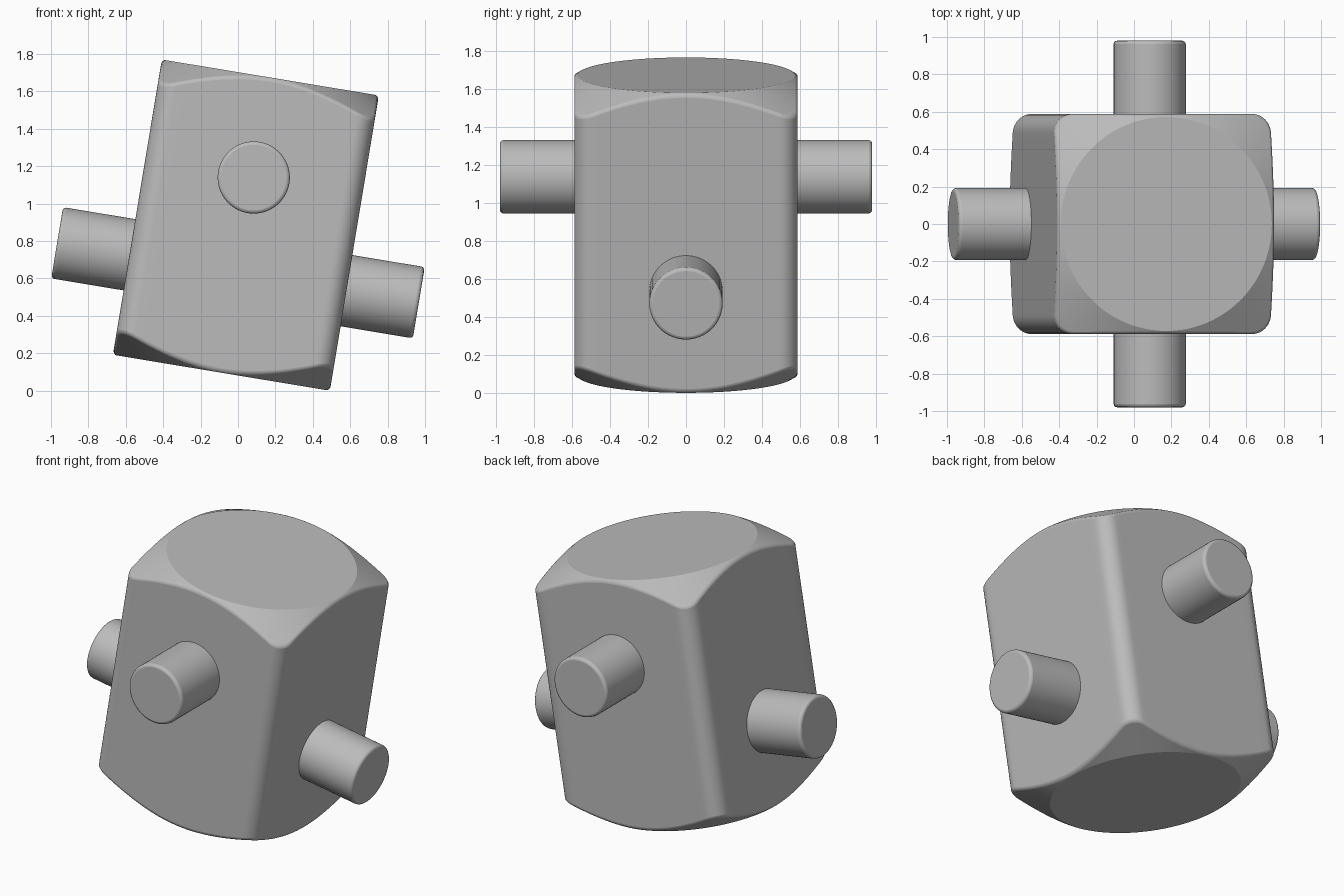
import bpy, bmesh, math
from mathutils import Matrix, Vector

cube = bpy.data.objects.get("Cube")
if cube:
    bpy.data.objects.remove(cube, do_unlink=True)

TILT = math.radians(9.4)
HALF, HEIGHT, CORNER = 0.588, 0.8, 0.1     # body half width, half height, edge radius
CAP, SLOPE = 0.572, math.tan(math.radians(30))  # flat cap radius, chamfer slope
PEG_R, PEG_END, PEG_Z = 0.193, 0.98, 0.258
FRAME = Matrix.Translation((0.042, 0, 0.885)) @ Matrix.Rotation(TILT, 4, 'Y')

grey = bpy.data.materials.new("plain_grey")
grey.use_nodes = True
COLOUR = (0.5, 0.5, 0.5, 1)
grey.diffuse_color = COLOUR
grey.node_tree.nodes["Principled BSDF"].inputs["Base Color"].default_value = COLOUR


def finish(name, bm, matrix, bevel):
    bmesh.ops.recalc_face_normals(bm, faces=bm.faces)
    mesh = bpy.data.meshes.new(name)
    bm.to_mesh(mesh)
    bm.free()
    mesh.materials.append(grey)
    obj = bpy.data.objects.new(name, mesh)
    bpy.context.collection.objects.link(obj)
    obj.matrix_world = matrix
    mod = obj.modifiers.new("soft_edges", 'BEVEL')
    mod.width, mod.segments = bevel, 3
    mod.limit_method, mod.angle_limit = 'ANGLE', math.radians(35)
    mod.use_clamp_overlap = False
    bpy.ops.object.select_all(action='DESELECT')
    obj.select_set(True)
    bpy.context.view_layer.objects.active = obj
    bpy.ops.object.shade_smooth_by_angle(angle=math.radians(28))
    return obj


def rounded_square(arc_steps=10, side_steps=24):
    inner, points = HALF - CORNER, []
    for quarter in range(4):
        turn = Matrix.Rotation(quarter * math.pi / 2, 2)
        for i in range(side_steps):
            points.append(turn @ Vector((HALF, -inner + 2 * inner * i / side_steps)))
        for i in range(arc_steps):
            a = math.pi / 2 * i / arc_steps
            points.append(turn @ Vector((inner + CORNER * math.cos(a), inner + CORNER * math.sin(a))))
    return points


# Body: rounded square prism, both ends turned down by a cone around a round cap
bm = bmesh.new()
outline = rounded_square()
rings = []
for side in (-1, 1):
    cap = [bm.verts.new((*(p.normalized() * CAP), side * HEIGHT)) for p in outline]
    rim = [bm.verts.new((*p, side * (HEIGHT - (p.length - CAP) * SLOPE))) for p in outline]
    bm.faces.new(cap)
    rings += [cap, rim] if side < 0 else [rim, cap]
for low, high in zip(rings, rings[1:]):
    for i in range(len(low)):
        bm.faces.new((low[i - 1], low[i], high[i], high[i - 1]))
finish("body", bm, FRAME, 0.014)

# Pegs: one pair low along x, one pair high along y
START = HALF - 0.05
for name, angle, z in (("left_peg", 0, -PEG_Z), ("back_peg", 90, PEG_Z),
                       ("right_peg", 180, -PEG_Z), ("front_peg", 270, PEG_Z)):
    bm = bmesh.new()
    bmesh.ops.create_cone(bm, cap_ends=True, segments=64, radius1=PEG_R,
                          radius2=PEG_R, depth=PEG_END - START)
    place = (FRAME @ Matrix.Translation((0, 0, z))
             @ Matrix.Rotation(math.radians(angle), 4, 'Z')
             @ Matrix.Translation(((PEG_END + START) / 2, 0, 0))
             @ Matrix.Rotation(math.pi / 2, 4, 'Y'))
    finish(name, bm, place, 0.018)
